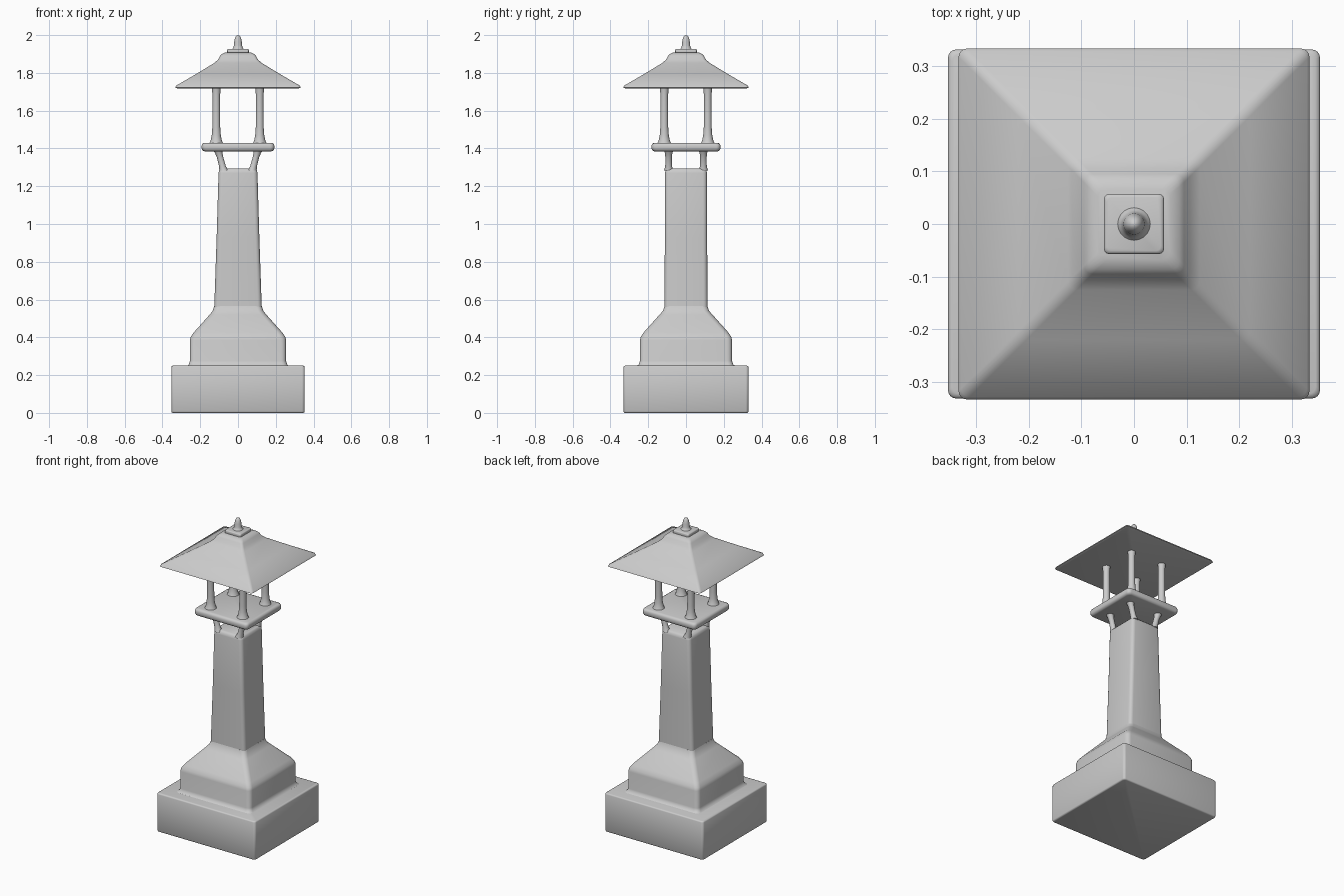
import bpy
import bmesh
import math

cube = bpy.data.objects.get("Cube")
if cube:
    bpy.data.objects.remove(cube, do_unlink=True)

stone = bpy.data.materials.new("grey stone")
stone.use_nodes = True
GREY = (0.6, 0.6, 0.6, 1)
stone.diffuse_color = GREY
stone.node_tree.nodes["Principled BSDF"].inputs["Base Color"].default_value = GREY


def rounded_rect(hx, hy, r, steps=4):
    """Outline of a rectangle with rounded corners, counter-clockwise."""
    points = []
    for quarter, (sx, sy) in enumerate([(1, 1), (-1, 1), (-1, -1), (1, -1)]):
        for i in range(steps + 1):
            a = (quarter + i / steps) * math.pi / 2
            points.append((sx * (hx - r) + r * math.cos(a),
                           sy * (hy - r) + r * math.sin(a)))
    return points


def circle(r, sides=20):
    return [(r * math.cos(2 * math.pi * i / sides),
             r * math.sin(2 * math.pi * i / sides)) for i in range(sides)]


def loft(name, sections, angle=40):
    """Skin a stack of (outline, x, y, z) sections and cap both ends."""
    bm = bmesh.new()
    rings = [[bm.verts.new((px + x, py + y, z)) for px, py in outline]
             for outline, x, y, z in sections]
    for low, high in zip(rings, rings[1:]):
        n = len(low)
        for i in range(n):
            j = (i + 1) % n
            bm.faces.new((low[i], low[j], high[j], high[i]))
    bm.faces.new(rings[0][::-1])
    bm.faces.new(rings[-1])
    mesh = bpy.data.meshes.new(name)
    bm.to_mesh(mesh)
    bm.free()
    mesh.materials.append(stone)
    obj = bpy.data.objects.new(name, mesh)
    bpy.context.collection.objects.link(obj)
    bpy.ops.object.select_all(action="DESELECT")
    obj.select_set(True)
    bpy.context.view_layer.objects.active = obj
    bpy.ops.object.shade_smooth_by_angle(angle=math.radians(angle))
    return obj


def square_loft(name, profile, r, angle=40):
    return loft(name, [(rounded_rect(hx, hy, min(r, hx * 0.4)), 0, 0, z)
                       for hx, hy, z in profile], angle)


def slab(name, hx, hy, z0, z1, r, edge):
    """Flat block with softened top and bottom edges."""
    e = edge * 0.3
    square_loft(name, [(hx - edge, hy - edge, z0), (hx - e, hy - e, z0 + e),
                       (hx, hy, z0 + edge), (hx, hy, z1 - edge),
                       (hx - e, hy - e, z1 - e), (hx - edge, hy - edge, z1)], r, 50)


# Base and plinth
slab("base_block", 0.353, 0.331, 0, 0.25, 0.015, 0.008)
square_loft("plinth", [
    (0.272, 0.262, 0.248), (0.26, 0.25, 0.256), (0.255, 0.244, 0.275),
    (0.255, 0.244, 0.385), (0.25, 0.239, 0.403), (0.235, 0.225, 0.425),
    (0.15, 0.14, 0.52), (0.134, 0.122, 0.54), (0.126, 0.114, 0.565)], 0.028, 50)

# Tapered shaft
square_loft("shaft", [
    (0.126, 0.114, 0.55), (0.113, 0.112, 0.93), (0.103, 0.111, 1.27),
    (0.1, 0.108, 1.285), (0.09, 0.098, 1.295)], 0.022, 50)

# Lantern platform
slab("lantern_platform", 0.192, 0.182, 1.385, 1.43, 0.022, 0.014)

# Corner brackets under the platform and posts above it
corners = {"front_left": (1, -1), "front_right": (-1, -1),
           "back_left": (1, 1), "back_right": (-1, 1)}
for corner, (sx, sy) in corners.items():
    loft("bracket_" + corner, [
        (circle(r), sx * x, sy * 0.092, z) for r, x, z in
        [(0.025, 0.074, 1.282), (0.018, 0.082, 1.305), (0.017, 0.094, 1.35),
         (0.02, 0.103, 1.378), (0.025, 0.106, 1.39)]])
    loft("post_" + corner, [
        (circle(r), sx * 0.115, sy * 0.115, z) for r, z in
        [(0.038, 1.425), (0.03, 1.44), (0.024, 1.47), (0.021, 1.51),
         (0.02, 1.68), (0.023, 1.715), (0.026, 1.735)]])

# Roof with flat underside, hipped slopes and raised crown
square_loft("roof", [(h, h, z) for h, z in
                     [(0.322, 1.718), (0.333, 1.722), (0.328, 1.732), (0.22, 1.795),
                      (0.125, 1.853), (0.106, 1.87), (0.095, 1.89), (0.086, 1.9),
                      (0.068, 1.908)]], 0.016, 50)
slab("roof_cap", 0.057, 0.057, 1.9, 1.927, 0.01, 0.006)

# Finial
loft("finial", [(circle(r), 0, 0, z) for r, z in
                [(0.034, 1.924), (0.026, 1.932), (0.022, 1.945), (0.02, 1.965),
                 (0.016, 1.985), (0.009, 1.997), (0.002, 2.0)]], 60)
